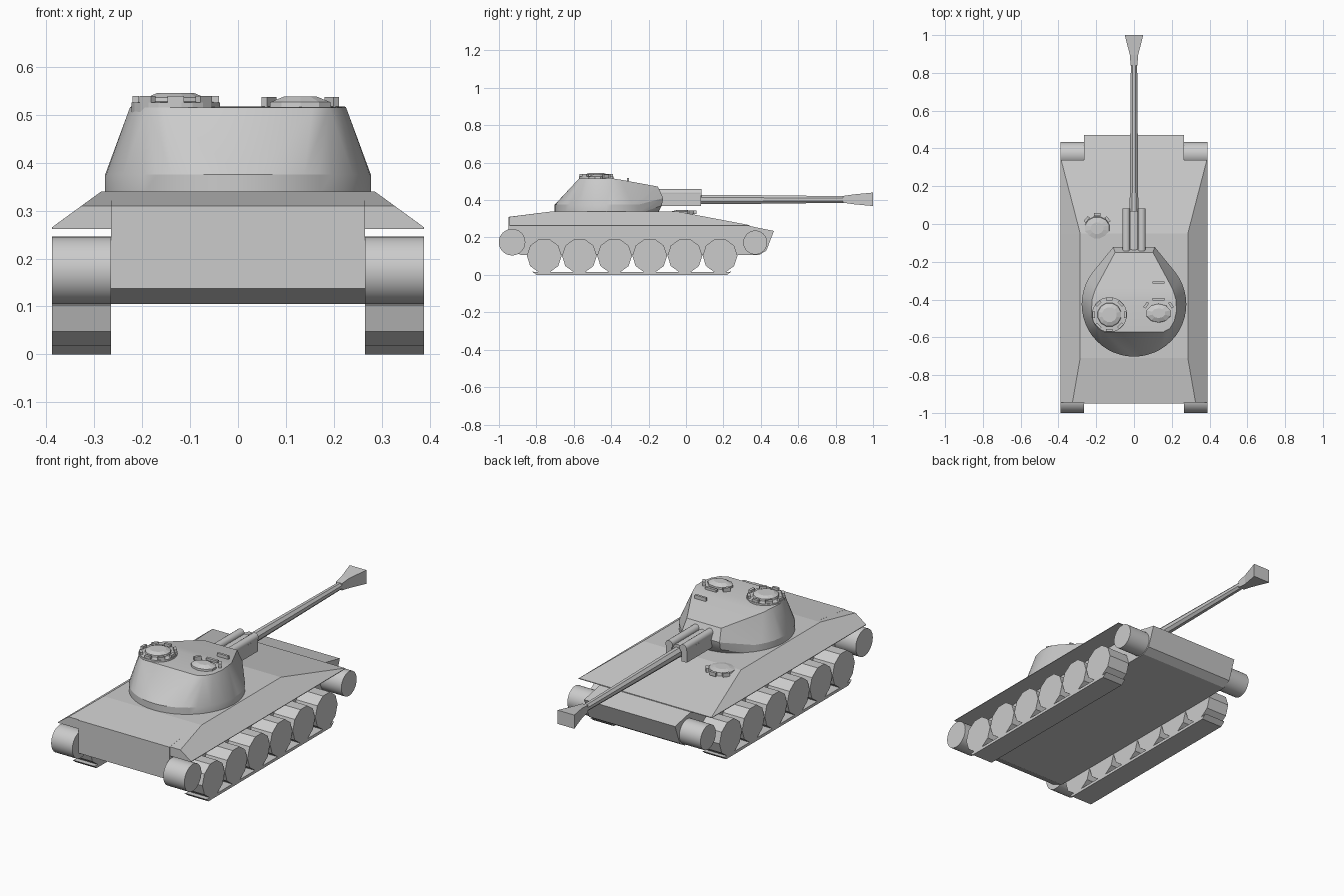
import bpy, bmesh
from math import pi, cos, sin, radians
from mathutils import Matrix

if "Cube" in bpy.data.objects:
    bpy.data.objects.remove(bpy.data.objects["Cube"])


def finish(bm, name, smooth=None):
    bmesh.ops.recalc_face_normals(bm, faces=bm.faces)
    me = bpy.data.meshes.new(name)
    bm.to_mesh(me)
    bm.free()
    ob = bpy.data.objects.new(name, me)
    bpy.context.collection.objects.link(ob)
    if smooth:
        bpy.ops.object.select_all(action='DESELECT')
        ob.select_set(True)
        bpy.context.view_layer.objects.active = ob
        bpy.ops.object.shade_smooth_by_angle(angle=radians(smooth))
    return ob


def loft(name, rings, smooth=None):
    """Skin equal-length closed rings and cap both ends."""
    bm = bmesh.new()
    rows = [[bm.verts.new(p) for p in r] for r in rings]
    n = len(rows[0])
    for a, b in zip(rows, rows[1:]):
        for i in range(n):
            j = (i + 1) % n
            bm.faces.new((a[i], a[j], b[j], b[i]))
    bm.faces.new(rows[0])
    bm.faces.new(rows[-1])
    return finish(bm, name, smooth)


def prism(name, profile, x0, x1, smooth=None):
    """Extrude a (y, z) profile along x."""
    return loft(name, [[(x, y, z) for y, z in profile] for x in (x0, x1)], smooth)


def circle(cx, cy, r, n, start=0.0, sy=1.0):
    return [(cx + r * cos(start + 2 * pi * i / n), cy + sy * r * sin(start + 2 * pi * i / n))
            for i in range(n)]


def tube(name, stations, x, n, start=0.0, smooth=None):
    """Tube along y from (y, z, half width, half height) stations."""
    ang = [start + 2 * pi * i / n for i in range(n)]
    return loft(name, [[(x + rx * cos(a), y, z + rz * sin(a)) for a in ang]
                       for y, z, rx, rz in stations], smooth)


def block(name, loc, size, turn=0.0):
    bm = bmesh.new()
    bmesh.ops.create_cube(bm, size=1)
    m = Matrix.Translation(loc) @ Matrix.Rotation(turn, 4, 'Z') @ Matrix.Diagonal((*size, 1))
    bm.transform(m)
    return finish(bm, name)


def hatch(name, x, y, z, steps, n=12, sy=1.0):
    """Stepped disc from (radius, height) steps."""
    return loft(name, [[(px, py, z + h) for px, py in circle(x, y, r, n, pi / n, sy)]
                       for r, h in steps])


def periscopes(name, x, y, z, r, angles, height=0.018, sy=1.0):
    for i, deg in enumerate(angles):
        a = radians(deg)
        block(f"{name}_{i + 1}", (x + r * cos(a), y + sy * r * sin(a), z),
              (0.014, 0.034, height), a)


# Lower hull
prism("lower_hull", [(-0.95, 0.31), (-0.71, 0.34), (-0.05, 0.34), (0.47, 0.235),
                     (0.43, 0.13), (0.39, 0.105), (-0.88, 0.105), (-0.95, 0.137)],
      -0.265, 0.265)

# Upper hull with sloped sides and fenders
loft("upper_hull", [[(-0.388, y, 0.262), (0.388, y, 0.262), (0.388, y, 0.265),
                     (w, y, z), (-w, y, z), (-0.388, y, 0.265)]
                    for y, w, z in [(-0.945, 0.326, 0.31), (-0.71, 0.285, 0.34),
                                    (-0.05, 0.285, 0.34), (0.34, 0.386, 0.266)]])

# Running gear on both sides
for side, s in (("left", -1), ("right", 1)):
    a, b = s * 0.265, s * 0.388
    prism(f"{side}_rear_sprocket", circle(-0.93, 0.175, 0.071, 32), a, b, 30)
    prism(f"{side}_front_idler", circle(0.37, 0.173, 0.064, 32), a, b, 30)
    for i in range(6):
        prism(f"{side}_road_wheel_{i + 1}",
              circle(-0.758 + i * 0.188, 0.102, 0.093, 10), a, b)
    prism(f"{side}_track", [(-0.825, 0.02), (-0.80, 0.0), (0.22, 0.0), (0.245, 0.02),
                            (0.23, 0.015), (-0.81, 0.015)], a, b)

# Turret: convex shell over ring, roof outline and nose
bm = bmesh.new()
for z in (0.335, 0.375):
    for x, y in circle(0, -0.425, 0.277, 48):
        bm.verts.new((x, y, z))
roof = [(0.155, -0.572, 0.515), (0.19, -0.553, 0.515), (0.213, -0.515, 0.515),
        (0.225, -0.46, 0.516), (0.222, -0.40, 0.517), (0.205, -0.345, 0.508),
        (0.10, -0.15, 0.472)]
nose = [(0.11, -0.122, 0.41), (0.11, -0.13, 0.37)]
for x, y, z in roof + nose:
    bm.verts.new((x, y, z))
    bm.verts.new((-x, y, z))
hull = bmesh.ops.convex_hull(bm, input=bm.verts[:])
loose = [v for v in bm.verts if not v.link_faces]
bmesh.ops.delete(bm, geom=loose, context='VERTS')
finish(bm, "turret", 20)

# Gun: barrel, flared muzzle and recoil cradle
tube("gun_barrel", [(-0.14, 0.403, 0.026, 0.028), (0.20, 0.403, 0.024, 0.027),
                    (0.87, 0.403, 0.018, 0.019)], 0, 8, pi / 8)
q = 2 ** 0.5
tube("muzzle", [(0.84, 0.404, 0.018 * q, 0.018 * q), (0.895, 0.404, 0.022 * q, 0.026 * q),
                (1.0, 0.404, 0.049 * q, 0.036 * q)], 0, 4, pi / 4)
for side, s in (("left", -1), ("right", 1)):
    block(f"{side}_cradle_plate", (s * 0.045, -0.03, 0.4), (0.032, 0.22, 0.065))
    tube(f"{side}_recoil_tube", [(-0.16, 0.438, 0.021, 0.021), (0.083, 0.438, 0.021, 0.021)],
         s * 0.041, 16, 0, 35)
tube("gun_sleeve", [(-0.14, 0.41, 0.031, 0.035), (0.07, 0.41, 0.031, 0.035)], 0, 12)

# Commander cupola
hatch("cupola_ring", -0.13, -0.48, 0.505, [(0.093, 0), (0.093, 0.02), (0.066, 0.022)], 24)
hatch("cupola_lid", -0.13, -0.48, 0.52, [(0.066, 0), (0.062, 0.016), (0.04, 0.025)])
periscopes("cupola_periscope", -0.13, -0.48, 0.53, 0.083, range(0, 360, 45))

# Loader hatch
hatch("loader_hatch", 0.13, -0.472, 0.508, [(0.068, 0), (0.066, 0.018), (0.035, 0.03)], 10, 0.75)
periscopes("loader_periscope", 0.13, -0.475, 0.525, 0.08, (35, 145), 0.024)
block("loader_front_periscope", (0.13, -0.398, 0.52), (0.065, 0.014, 0.016))
block("gunner_sight", (0.13, -0.31, 0.506), (0.065, 0.012, 0.026))

# Driver hatch
hatch("driver_hatch", -0.195, -0.022, 0.322, [(0.07, 0), (0.066, 0.017), (0.035, 0.024)], 12, 0.9)
periscopes("driver_periscope", -0.195, -0.022, 0.335, 0.072, (40, 90, 140), 0.02)
